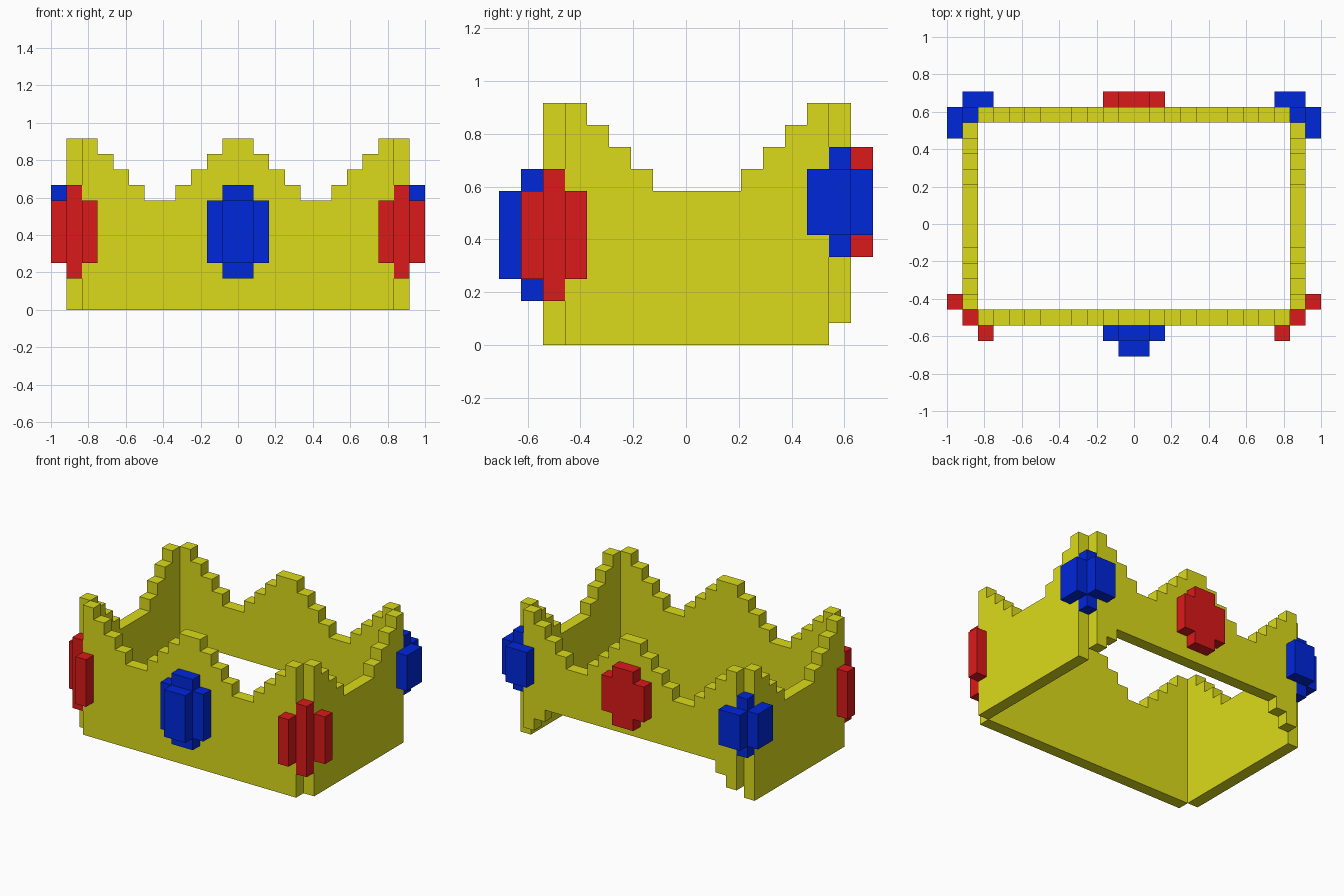
import bpy, bmesh
from mathutils import Vector

if "Cube" in bpy.data.objects:
    bpy.data.objects.remove(bpy.data.objects["Cube"])

U = 1 / 12            # one block of the model


def material(name, rgb):
    m = bpy.data.materials.new(name)
    m.diffuse_color = (*rgb, 1)
    m.use_nodes = True
    m.node_tree.nodes["Principled BSDF"].inputs["Base Color"].default_value = m.diffuse_color
    return m


GOLD = material("yellow gold", (0.71, 0.71, 0.011))
BLUE = material("blue gem", (0.0, 0.02, 0.71))
RED = material("red gem", (0.71, 0.01, 0.01))


def finish(name, bm, mat):
    bmesh.ops.recalc_face_normals(bm, faces=bm.faces)
    bmesh.ops.scale(bm, vec=(U, U, U), verts=bm.verts)
    me = bpy.data.meshes.new(name)
    bm.to_mesh(me)
    bm.free()
    me.materials.append(mat)
    ob = bpy.data.objects.new(name, me)
    bpy.context.collection.objects.link(ob)


def slab(name, outline, axis, lo, hi, mat):
    """Extrude an upright outline (across, z) along x or y."""
    bm = bmesh.new()
    place = (lambda a, z: (lo, a, z)) if axis == "x" else (lambda a, z: (a, lo, z))
    face = bm.faces.new([bm.verts.new(place(a, z)) for a, z in outline])
    ext = bmesh.ops.extrude_face_region(bm, geom=[face])
    move = Vector((hi - lo, 0, 0) if axis == "x" else (0, hi - lo, 0))
    bmesh.ops.translate(bm, vec=move,
                        verts=[v for v in ext["geom"] if isinstance(v, bmesh.types.BMVert)])
    finish(name, bm, mat)


def boxes(name, spans, mat, side=1):
    """Blocks given as (x0, x1, y0, y1, z0, z1), mirrored when side is -1."""
    bm = bmesh.new()
    for x0, x1, y0, y1, z0, z1 in spans:
        vs = bmesh.ops.create_cube(bm, size=1)["verts"]
        bmesh.ops.scale(bm, vec=(x1 - x0, y1 - y0, z1 - z0), verts=vs)
        bmesh.ops.translate(bm, vec=(side * (x0 + x1) / 2, (y0 + y1) / 2, (z0 + z1) / 2), verts=vs)
    finish(name, bm, mat)


def steps(start, columns):
    """Staircase line through (width, height) columns."""
    pts, a = [], start
    for w, h in columns:
        pts += [(a, h), (a + w, h)]
        a += w
    return pts


def plus(half, z0, z1):
    """Gem outline with one block cut from each corner."""
    q = [(half - 1, z0), (half - 1, z0 + 1), (half, z0 + 1),
         (half, z1 - 1), (half - 1, z1 - 1), (half - 1, z1)]
    return q + [(-a, z) for a, z in reversed(q)]


# Walls with stepped peaks
dip = [(1, 10), (1, 9), (1, 8)]
valley = dip + [(2, 7)] + dip[::-1]
long_top = steps(-10, [(1, 11)] + valley + [(2, 11)] + valley + [(1, 11)])
side_top = steps(-5.5, [(1, 11)] + dip + [(4, 7)] + dip[::-1] + [(1, 11)])
back_bottom = steps(-10, [(1, 1), (1, 2), (16, 3), (1, 2), (1, 1)])

slab("front_wall", long_top + [(10, 0), (-10, 0)], "y", -6.5, -5.5, GOLD)
slab("back_wall", long_top + back_bottom[::-1], "y", 6.5, 7.5, GOLD)
for side, label in ((-1, "left"), (1, "right")):
    slab(label + "_wall", side_top + [(6.5, 0), (-5.5, 0)], "x", side * 10, side * 11, GOLD)

    # Corner gems
    boxes(label + "_front_corner_gem", [(10, 11, -6.5, -5.5, 2, 8),
                                        (11, 12, -5.5, -4.5, 3, 7),
                                        (9, 10, -7.5, -6.5, 3, 7)], RED, side)
    boxes(label + "_back_corner_gem", [(10, 11, 6.5, 7.5, 4, 9),
                                       (11, 12, 5.5, 7.5, 5, 8),
                                       (9, 11, 7.5, 8.5, 5, 8)], BLUE, side)

# Centre gems
slab("front_gem", plus(2, 2, 8), "y", -7.5, -6.5, BLUE)
boxes("front_gem_face", [(-1, 1, -8.5, -7.5, 3, 7)], BLUE)
slab("back_gem", plus(2, 4, 9), "y", 7.5, 8.5, RED)
